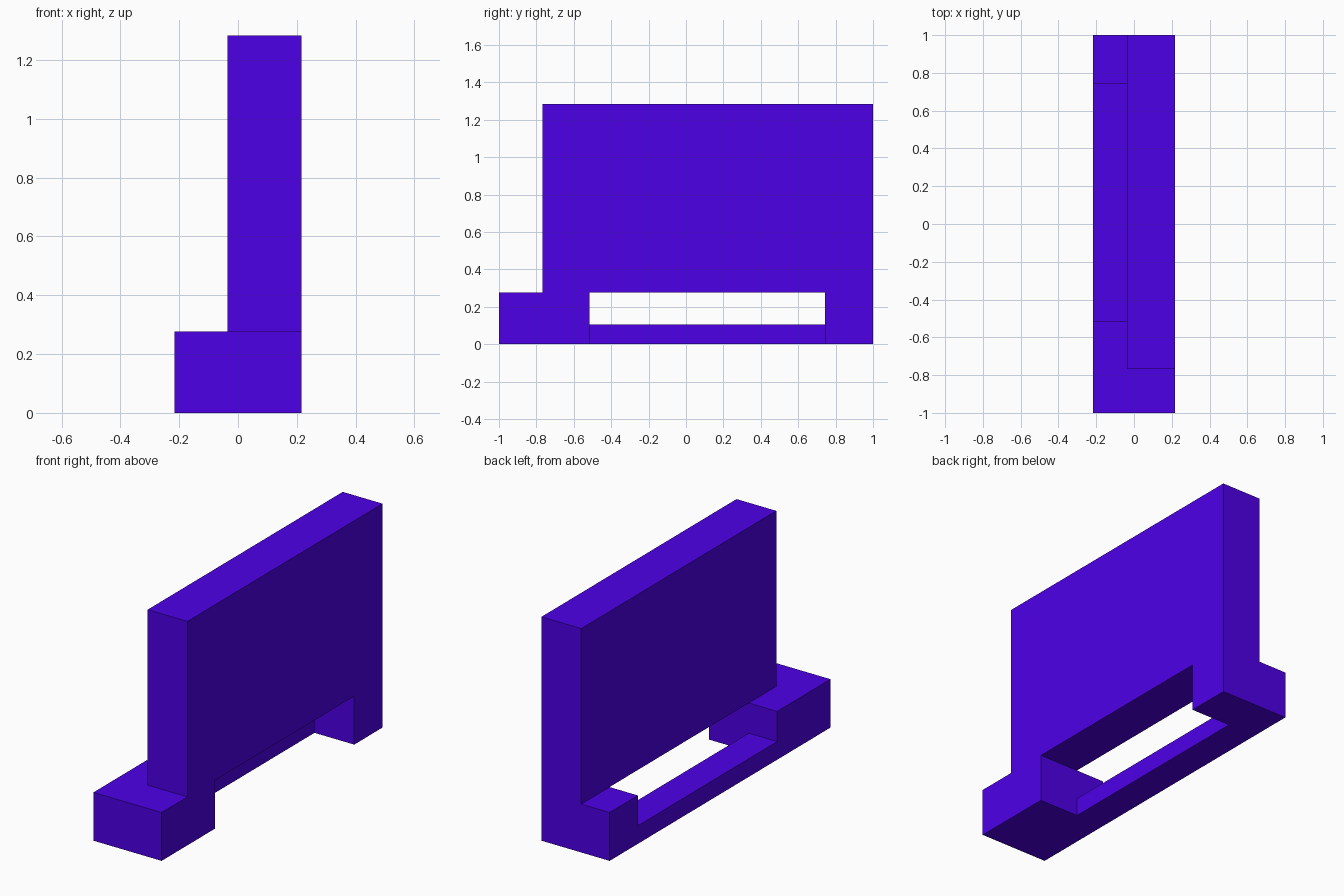
import bpy, bmesh

cube = bpy.data.objects.get("Cube")
if cube:
    bpy.data.objects.remove(cube, do_unlink=True)

# Material
violet = bpy.data.materials.new("violet")
violet.use_nodes = True
color = (0.075, 0.0, 0.8, 1.0)
violet.diffuse_color = color
violet.node_tree.nodes["Principled BSDF"].inputs["Base Color"].default_value = color


def extrude_profile(name, profile, x0, x1):
    """Extrude a (y, z) outline along x from x0 to x1."""
    bm = bmesh.new()
    face = bm.faces.new([bm.verts.new((x0, y, z)) for y, z in profile])
    result = bmesh.ops.extrude_face_region(bm, geom=[face], use_keep_orig=True)
    moved = [v for v in result["geom"] if isinstance(v, bmesh.types.BMVert)]
    bmesh.ops.translate(bm, verts=moved, vec=(x1 - x0, 0, 0))
    bmesh.ops.recalc_face_normals(bm, faces=bm.faces)
    mesh = bpy.data.meshes.new(name)
    bm.to_mesh(mesh)
    bm.free()
    mesh.materials.append(violet)
    obj = bpy.data.objects.new(name, mesh)
    bpy.context.collection.objects.link(obj)


HALF_WIDTH, SPLIT = 0.216, -0.036
FRONT, BACK = -1.0, 1.0
GAP_FRONT, GAP_BACK = -0.517, 0.744
WALL_FRONT = -0.766
FOOT_TOP, RAIL_TOP, WALL_TOP = 0.277, 0.104, 1.283

# Upright wall standing on a front and a back foot, with a low opening between
extrude_profile("wall_with_feet", [
    (FRONT, 0), (GAP_FRONT, 0), (GAP_FRONT, FOOT_TOP), (GAP_BACK, FOOT_TOP),
    (GAP_BACK, 0), (BACK, 0), (BACK, WALL_TOP), (WALL_FRONT, WALL_TOP),
    (WALL_FRONT, FOOT_TOP), (FRONT, FOOT_TOP),
], SPLIT, HALF_WIDTH)

# Side half of the feet, joined by a thin floor rail
extrude_profile("side_feet_and_rail", [
    (FRONT, 0), (BACK, 0), (BACK, FOOT_TOP), (GAP_BACK, FOOT_TOP),
    (GAP_BACK, RAIL_TOP), (GAP_FRONT, RAIL_TOP), (GAP_FRONT, FOOT_TOP),
    (FRONT, FOOT_TOP),
], -HALF_WIDTH, SPLIT)
